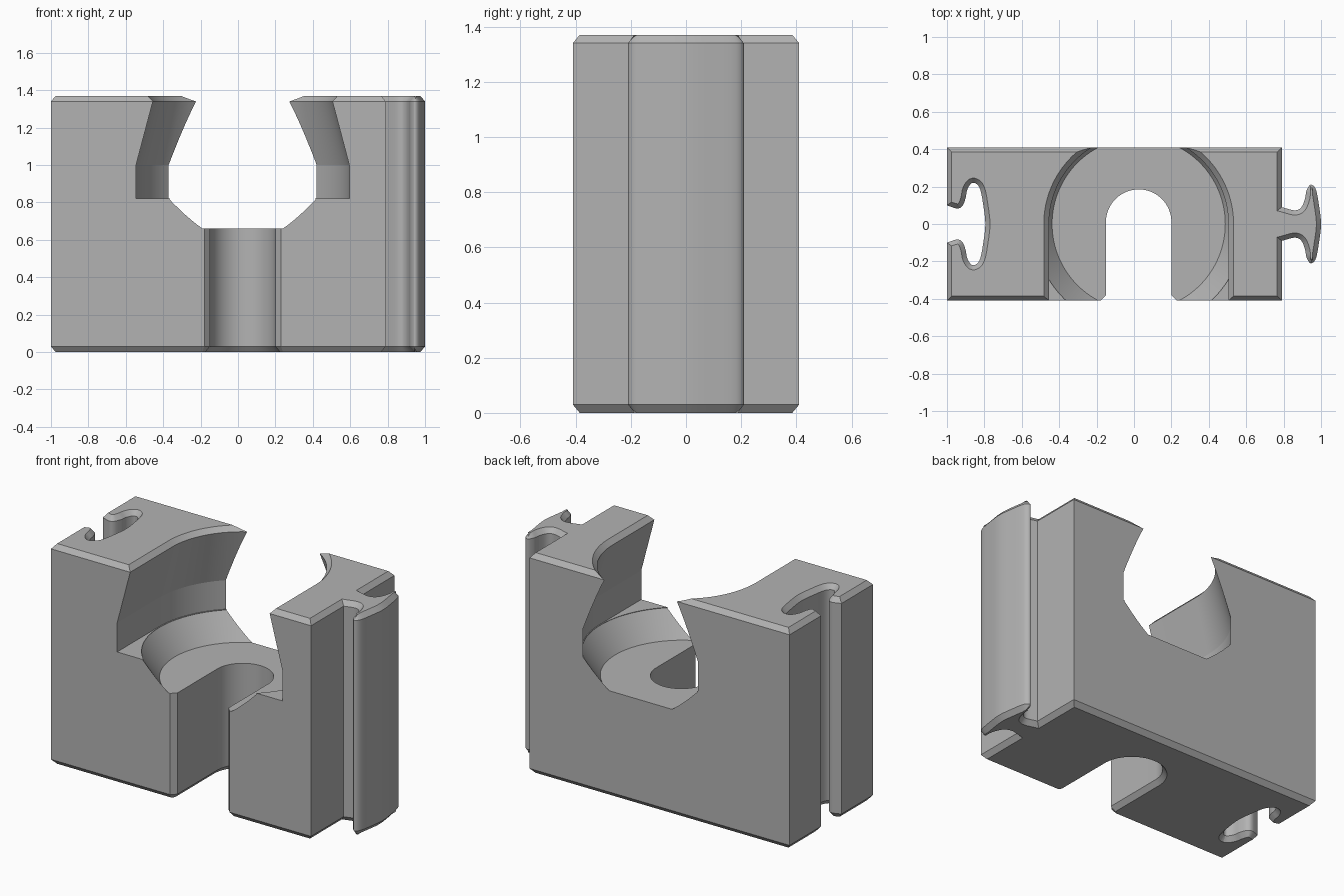
import bpy, bmesh, math
from mathutils import Vector

cube = bpy.data.objects.get("Cube")
if cube:
    bpy.data.objects.remove(cube, do_unlink=True)

H, C = 1.37, 0.03          # block height, chamfer height
INSET = -0.025             # chamfer width
CX = 0.025                 # cavity centre

grey = bpy.data.materials.new("grey plastic")
grey.use_nodes = True
COLOR = (0.45, 0.45, 0.45, 1)
grey.diffuse_color = COLOR
grey.node_tree.nodes["Principled BSDF"].inputs["Base Color"].default_value = COLOR


def offset(pts, d):
    """Move a counter-clockwise outline outward by d with mitred corners."""
    out, n = [], len(pts)
    for i, p in enumerate(pts):
        a = (p - pts[i - 1]).normalized()
        b = (pts[(i + 1) % n] - p).normalized()
        na, nb = Vector((a.y, -a.x)), Vector((b.y, -b.x))
        out.append(p + (na + nb) * (d / max(0.3, 1 + na.dot(nb))))
    return out


def loft(name, outline, levels):
    """Stack offset copies of an outline; levels are (z, offset) pairs."""
    bm = bmesh.new()
    rings = [[bm.verts.new((p.x, p.y, z)) for p in offset(outline, d)]
             for z, d in levels]
    n = len(outline)
    for lo, hi in zip(rings, rings[1:]):
        for i in range(n):
            j = (i + 1) % n
            bm.faces.new((lo[i], lo[j], hi[j], hi[i]))
    bm.faces.new(rings[0][::-1])
    bm.faces.new(rings[-1])
    mesh = bpy.data.meshes.new(name)
    bm.to_mesh(mesh)
    bm.free()
    mesh.materials.append(grey)
    ob = bpy.data.objects.new(name, mesh)
    bpy.context.collection.objects.link(ob)
    return ob


def cut(target, cutter):
    """Subtract the cutter with the first solver that gives a result."""
    before = len(target.data.polygons)
    mod = target.modifiers.new("cut", "BOOLEAN")
    mod.operation, mod.object = "DIFFERENCE", cutter
    for solver in ("MANIFOLD", "EXACT", "FLOAT"):
        mod.solver = solver
        bpy.context.view_layer.update()
        result = target.evaluated_get(bpy.context.evaluated_depsgraph_get())
        if len(result.data.polygons) not in (0, before):
            break
    bpy.context.view_layer.objects.active = target
    bpy.ops.object.modifier_apply(modifier=mod.name)
    bpy.data.objects.remove(cutter, do_unlink=True)


def arc(r, cy, a0, a1, steps):
    angles = [a0 + (a1 - a0) * i / steps for i in range(steps + 1)]
    return [Vector((CX + r * math.cos(t), cy + r * math.sin(t))) for t in angles]


def spline(pts, steps=8):
    """Smooth open curve through the points."""
    ext = [2 * pts[0] - pts[1]] + pts + [2 * pts[-1] - pts[-2]]
    out = []
    for a, b, c, d in zip(ext, ext[1:], ext[2:], ext[3:]):
        for k in range(steps):
            t = k / steps
            out.append(0.5 * (2 * b + (c - a) * t + (2 * a - 5 * b + 4 * c - d) * t * t
                              + (3 * b - a - 3 * c + d) * t ** 3))
    return out + [pts[-1]]


def points(*pairs):
    return [Vector(p) for p in pairs]


# Connector rail profile on the left side
half = points((0.79, -0.09), (0.86, -0.073), (0.895, -0.09), (0.914, -0.135),
              (0.923, -0.18), (0.945, -0.21), (0.972, -0.185), (0.989, -0.1), (1, 0))
rail = spline(half + [Vector((p.x, -p.y)) for p in half[-2::-1]])

# Matching socket profile on the right side, with clearance
moved = [p - Vector((1.805, 0)) for p in offset(rail, 0.01)]
socket = (points((-1, -0.1)) + [p for p in moved if p.x > -0.965] + points((-1, 0.1)))

# Cable slot profile, flared at the front
r = 0.175
slot = (points((CX - r - C, -0.41), (CX - r, -0.38)) + arc(r, 0.01, math.pi, 0, 48)
        + points((CX + r, -0.38), (CX + r + C, -0.41)))

# Whole block with chamfered top and bottom edges
outline = (points((-1, -0.41)) + slot + points((0.79, -0.41)) + rail
           + points((0.79, 0.41), (-1, 0.41)) + socket[::-1])
body = loft("interlocking_holder", outline,
            [(0, INSET), (C, 0), (H - C, 0), (H, INSET)])

# Upper cavity: undercut, open to the front
R = 0.57
upper = arc(R, 0, 0, math.pi, 64) + points((CX - R, -0.7), (CX + R, -0.7))
cut(body, loft("upper_cavity_cutter", upper,
               [(0.82, 0), (1.0, 0), (H - C, -0.09), (H + C, -0.035)]))

# Lower cavity: conical seat
disc = arc(R, 0, 0, 2 * math.pi, 128)[:-1]
cut(body, loft("seat_cutter", disc, [(0.66, -0.107), (0.816, -0.003), (0.84, -0.02)]))

# Smooth curved walls, keep hard edges
bpy.ops.object.select_all(action="DESELECT")
body.select_set(True)
bpy.context.view_layer.objects.active = body
bpy.ops.object.shade_smooth_by_angle(angle=math.radians(14))
